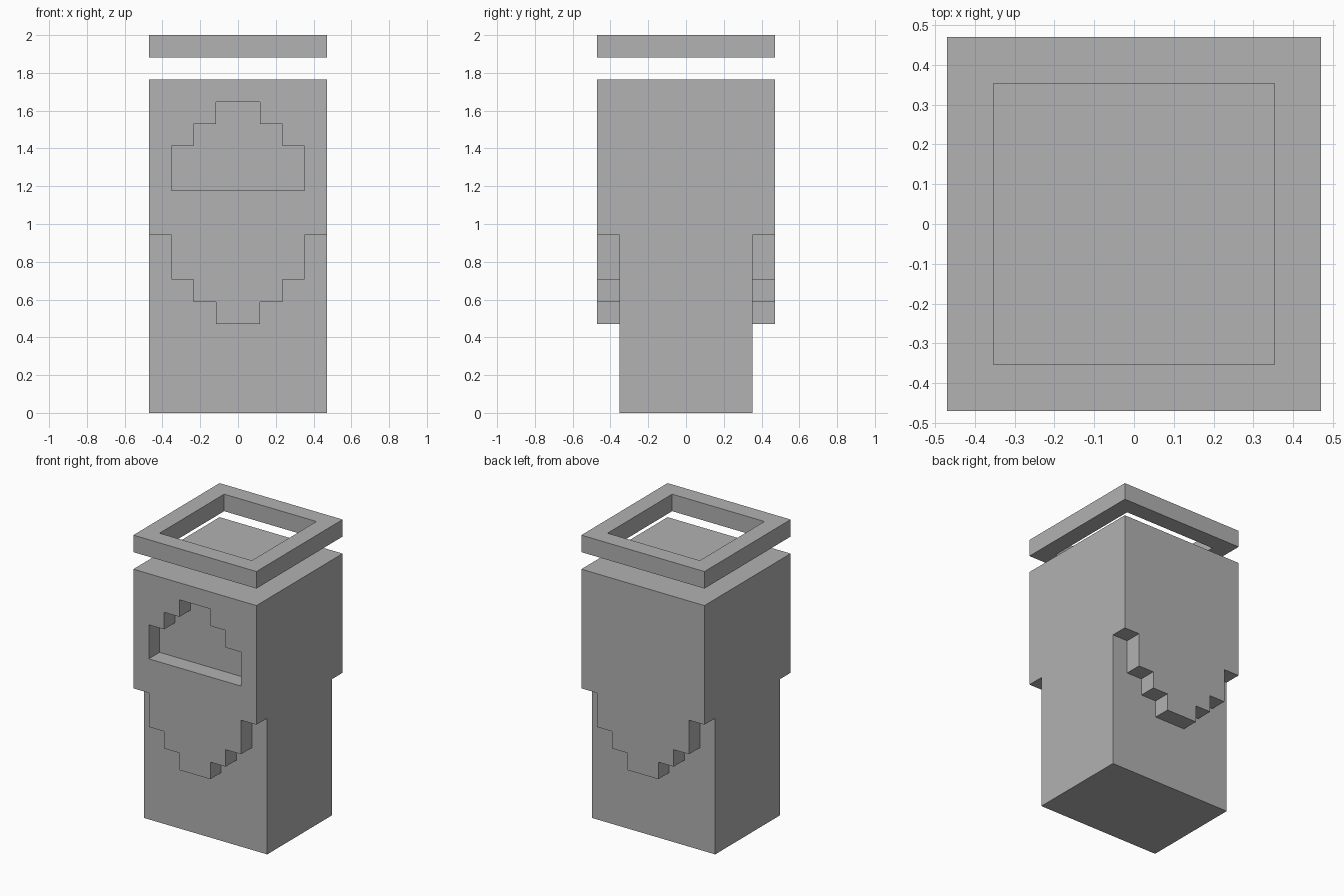
import bpy
import bmesh

U = 2 / 17  # one grid step; all sizes below are in steps

if "Cube" in bpy.data.objects:
    bpy.data.objects.remove(bpy.data.objects["Cube"])

grey = bpy.data.materials.new("plain grey")
grey.use_nodes = True
grey.diffuse_color = (0.445, 0.445, 0.445, 1)
grey.node_tree.nodes["Principled BSDF"].inputs["Base Color"].default_value = grey.diffuse_color


def mirrored(half):
    """Complete a right-hand outline (x > 0) with its mirror image."""
    return half + [(-x, z) for x, z in reversed(half)]


def prism(name, outline, y0, y1):
    """Extrude an x-z outline from y0 to y1."""
    bm = bmesh.new()
    face = bm.faces.new([bm.verts.new((x * U, y0 * U, z * U)) for x, z in outline])
    side = bmesh.ops.extrude_face_region(bm, geom=[face])["geom"]
    verts = [v for v in side if isinstance(v, bmesh.types.BMVert)]
    bmesh.ops.translate(bm, verts=verts, vec=(0, (y1 - y0) * U, 0))
    bmesh.ops.recalc_face_normals(bm, faces=bm.faces)
    mesh = bpy.data.meshes.new(name)
    bm.to_mesh(mesh)
    bm.free()
    mesh.materials.append(grey)
    obj = bpy.data.objects.new(name, mesh)
    bpy.context.collection.objects.link(obj)
    return obj


def box(name, half, z0, z1):
    return prism(name, mirrored([(half, z0), (half, z1)]), -half, half)


def carve(obj, cutter):
    """Subtract the cutter from the object, then discard the cutter."""
    mod = obj.modifiers.new("carve", "BOOLEAN")
    mod.operation = "DIFFERENCE"
    mod.solver = "EXACT"
    mod.object = cutter
    bpy.context.view_layer.objects.active = obj
    bpy.ops.object.modifier_apply(modifier=mod.name)
    bpy.data.objects.remove(cutter)


# Body: tall block, thinned below a stepped apron on the front and back
body = box("body", 4, 0, 15)
apron = [(5, -1), (5, 8), (3, 8), (3, 6), (2, 6), (2, 5), (1, 5), (1, 4)]
for name, y0, y1 in (("front_apron_cutter", -5, -3), ("back_apron_cutter", 3, 5)):
    carve(body, prism(name, mirrored(apron), y0, y1))

# Stepped recess in the front face
recess = [(3, 10), (3, 12), (2, 12), (2, 13), (1, 13), (1, 14)]
carve(body, prism("recess_cutter", mirrored(recess), -5, -3))

# Square ring floating above the body
ring = box("floating_ring", 4, 16, 17)
carve(ring, box("ring_hole_cutter", 3, 15.5, 17.5))
